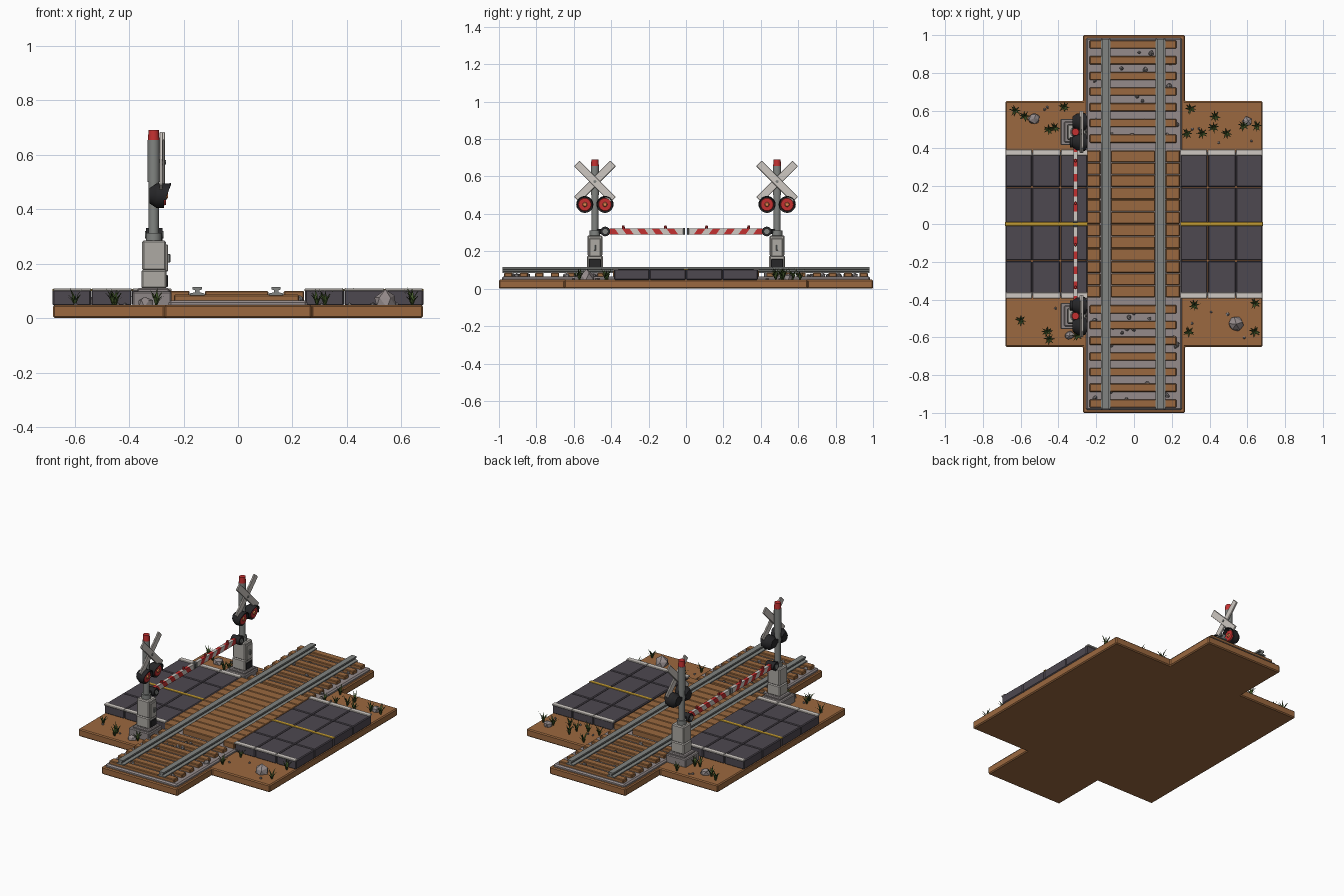
import bpy, bmesh, math, random
from mathutils import Vector, Matrix

if "Cube" in bpy.data.objects:
    bpy.data.objects.remove(bpy.data.objects["Cube"])

random.seed(4)


def mat(name, r, g, b):
    m = bpy.data.materials.new(name)
    m.diffuse_color = (r, g, b, 1)
    m.use_nodes = True
    m.node_tree.nodes["Principled BSDF"].inputs["Base Color"].default_value = m.diffuse_color
    return m


DIRT = mat("dirt", .33, .14, .05)
WOOD = mat("wood", .32, .14, .05)
ASPHALT = mat("asphalt", .075, .065, .08)
BALLAST = mat("ballast", .30, .26, .26)
STONE = mat("stone", .22, .20, .20)
STEEL = mat("steel", .22, .23, .22)
WHITE = mat("white", .62, .58, .54)
YELLOW = mat("yellow", .55, .33, .03)
RED = mat("red", .55, .03, .03)
BLACK = mat("black", .02, .02, .022)
CABINET = mat("cabinet", .42, .40, .37)
CONCRETE = mat("concrete", .27, .24, .24)
GRASS = mat("grass", .05, .09, .02)
LENS = mat("lens", .8, .25, .08)


def finish(name, bm, material, smooth=False):
    bmesh.ops.recalc_face_normals(bm, faces=bm.faces[:])
    me = bpy.data.meshes.new(name)
    bm.to_mesh(me)
    bm.free()
    ob = bpy.data.objects.new(name, me)
    bpy.context.collection.objects.link(ob)
    me.materials.append(material)
    if smooth:
        bpy.ops.object.select_all(action='DESELECT')
        ob.select_set(True)
        bpy.context.view_layer.objects.active = ob
        bpy.ops.object.shade_smooth_by_angle(angle=math.radians(35))
    return ob


def bevel(bm, width):
    if width:
        bmesh.ops.bevel(bm, geom=bm.edges[:], offset=width, segments=1, affect='EDGES')


def boxes(name, items, material, bev=0.004):
    """items: (x0, x1, y0, y1, z0, z1)"""
    bm = bmesh.new()
    for x0, x1, y0, y1, z0, z1 in items:
        m = Matrix.Translation(((x0 + x1) / 2, (y0 + y1) / 2, (z0 + z1) / 2))
        m = m @ Matrix.Diagonal((abs(x1 - x0), abs(y1 - y0), abs(z1 - z0), 1))
        bmesh.ops.create_cube(bm, size=1, matrix=m)
    bevel(bm, bev)
    return finish(name, bm, material)


def prism(name, pts, direction, material, bev=0):
    bm = bmesh.new()
    f = bm.faces.new([bm.verts.new(p) for p in pts])
    r = bmesh.ops.extrude_face_region(bm, geom=[f])
    bmesh.ops.translate(bm, vec=direction, verts=[v for v in r['geom'] if isinstance(v, bmesh.types.BMVert)])
    bevel(bm, bev)
    return finish(name, bm, material)


def rod(name, a, b, r, material, r2=None, seg=16, bev=0):
    a, b = Vector(a), Vector(b)
    bm = bmesh.new()
    m = Matrix.Translation((a + b) / 2) @ (b - a).to_track_quat('Z', 'Y').to_matrix().to_4x4()
    bmesh.ops.create_cone(bm, cap_ends=True, segments=seg, radius1=r, radius2=r if r2 is None else r2,
                          depth=(b - a).length, matrix=m)
    return finish(name, bm, material, True)


def rocks(name, items, material):
    bm = bmesh.new()
    for x, y, z, r in items:
        m = Matrix.Translation((x, y, z)) @ Matrix.Rotation(random.uniform(0, 6), 4, 'Z')
        m = m @ Matrix.Diagonal((r * random.uniform(.9, 1.2), r * random.uniform(.7, 1), r * .9, 1))
        vs = bmesh.ops.create_icosphere(bm, subdivisions=1, radius=1, matrix=m)['verts']
        for v in vs:
            v.co += Vector([random.uniform(-.12, .12) * r for _ in range(3)])
    finish(name, bm, material)


# Cross-shaped dirt base
q = [(.27, -1), (.27, -.65), (.68, -.65), (.68, .65), (.27, .65), (.27, 1)]
outline = q + [(-x, -y) for x, y in q]
prism("dirt_base", [(x, y, 0) for x, y in outline], (0, 0, .048), DIRT, .006)

# Ballast bed, sleepers and rails
boxes("ballast_bed", [(-.255, .255, -.985, .985, .04, .065)], BALLAST, .008)
boxes("sleepers", [(-.235, .225, s * y - .022, s * y + .022, .055, .086)
                   for s in (1, -1) for y in [.95 - .083 * i for i in range(7)]], WOOD)
RAILS = (-.15, .14)
half = [(.026, .084), (.026, .091), (.008, .095), (.008, .103), (.017, .105), (.017, .115)]
profile = half + [(-x, z) for x, z in reversed(half)]
for rx in RAILS:
    prism("rail", [(rx + x, -.98, z) for x, z in profile], (0, 1.96, 0), STEEL)

# Crossing planks between and beside the rails
plank_y = [-.39 + .065 * i for i in range(12)]
boxes("crossing_planks", [(x0, x1, y + .001, y + .064, .06, .1)
                          for y in plank_y for x0, x1 in ((-.25, -.178), (-.122, .112), (.168, .243))], WOOD)

# Road slabs, white edge strips and yellow centre line
xs = [.245, .39, .54, .682]
ys = [-.385, -.195, 0, .195, .385]
slabs, edges, lines = [], [], []
for s in (1, -1):
    for a, b in zip(xs, xs[1:]):
        slabs += [(min(s * a, s * b) + .001, max(s * a, s * b) - .001, c + .001, d - .001, .046, .104)
                  for c, d in zip(ys, ys[1:])]
    for a, b in zip(xs, xs[1:]):
        for t in (1, -1):
            edges.append((s * a, s * (b - .003), t * .362, t * .394, .1, .109))
    lines.append((s * .245, s * .682, -.01, .01, .1, .1065))
boxes("road_slabs", slabs, ASPHALT, .005)
boxes("road_edge_strips", edges, WHITE, .002)
boxes("centre_line", lines, YELLOW, .001)

# Loose stones and rocks
rocks("ballast_stones", [(random.uniform(-.23, .23), s * random.uniform(.42, .96), .07, random.uniform(.01, .017))
                         for s in (1, -1) for _ in range(26)], STONE)
rocks("pebbles", [(sx * random.uniform(.3, .64), sy * random.uniform(.43, .62), .05, random.uniform(.006, .011))
                  for sx in (1, -1) for sy in (1, -1) for _ in range(4)], STONE)
rocks("rocks", [(-.53, .56, .055, .033), (.6, .545, .055, .03), (.54, -.53, .06, .047), (-.34, -.59, .055, .03)], BALLAST)

# Grass tufts made of bent tapered blades
tufts = [(-.63, .6), (-.58, .57), (-.42, .51), (-.37, .62), (-.45, .5), (.3, .61), (.28, .48), (.43, .57),
         (.42, .51), (.49, .48), (.58, .52), (.65, .52), (.36, .48), (-.6, -.51), (-.46, -.57), (-.45, -.61),
         (-.3, -.59), (.29, -.57), (.64, -.42), (.64, -.57), (.32, -.43)]
bm = bmesh.new()
for gx, gy in tufts:
    for i in range(8):
        a = i * math.tau / 8 + random.uniform(-.3, .3)
        d, n = Vector((math.cos(a), math.sin(a), 0)), Vector((-math.sin(a), math.cos(a), 0)) * .0045
        h, c = random.uniform(.035, .068), Vector((gx, gy, .046))
        mid, tip = c + d * .012 + Vector((0, 0, h * .6)), c + d * .032 + Vector((0, 0, h))
        v = [bm.verts.new(p) for p in (c - n, c + n, mid + n, mid - n, tip)]
        bm.faces.new(v[:4])
        bm.faces.new((v[3], v[2], v[4]))
finish("grass", bm, GRASS)

# Two signal posts with gate arms, mirrored across y
PX, PY = -.31, .487
for s in (1, -1):
    y = s * PY
    boxes("signal_footing", [(-.388, -.245, y - .07, y + .07, .04, .098), (-.37, -.252, y - .055, y + .055, .09, .11)],
          CONCRETE, .005)
    boxes("control_cabinet", [(-.355, -.263, y - .042, y + .042, .108, .178),
                              (-.352, -.265, y - .04, y + .04, .175, .285)], CABINET, .006)
    boxes("cabinet_vent", [(-.268, -.258, y - .032, y + .032, .115, .158)], BLACK, .002)
    boxes("cabinet_door", [(-.268, -.257, y - .03, y + .03, .172, .27)], CABINET, .003)
    boxes("cabinet_latch", [(-.26, -.249, y - .006, y + .006, .205, .235)], STEEL, .002)
    rod("post_collar", (PX, y, .28), (PX, y, .312), .028, STEEL)
    rod("post", (PX, y, .28), (PX, y, .645), .019, STEEL)
    rod("post_upper_sleeve", (PX, y, .5), (PX, y, .655), .022, STEEL)
    rod("post_red_cap", (PX, y, .655), (PX, y, .692), .021, RED, .019)

    # Crossbuck boards
    for k, t in enumerate((1, -1)):
        x0 = -.288 + .009 * k
        u, w = Vector((0, .7071, .7071 * t)), Vector((0, -.7071 * t, .7071))
        c = Vector((x0, y, .573))
        prism("crossbuck_board", [c + u * a * .137 + w * b * .021 for a, b in ((1, 1), (-1, 1), (-1, -1), (1, -1))],
              (.011, 0, 0), WHITE, .002)
    rod("crossbuck_bolt", (-.275, y, .573), (-.264, y, .573), .008, STEEL, seg=8)

    # Twin flashing lights facing +x
    boxes("light_crossbar", [(-.325, -.295, y - .06, y + .06, .437, .463)], BLACK)
    for t in (1, -1):
        ly = y + t * .054
        rod("light_housing_back", (-.325, ly, .45), (-.3, ly, .45), .028, BLACK, .045, 20)
        rod("light_housing", (-.3, ly, .45), (-.272, ly, .45), .045, BLACK, seg=20)
        rod("light_lens", (-.275, ly, .45), (-.264, ly, .45), .037, RED, .033, 20)
        rod("light_bulb", (-.266, ly, .45), (-.258, ly, .45), .014, LENS, .009, 12)
        # Hood: open half-ring above the lens
        bm = bmesh.new()
        ring = []
        for i in range(13):
            a = math.radians(-20 + 220 * i / 12)
            e = -.262 + .016 * max(0, math.sin(a))
            ring.append([bm.verts.new((x, ly + r * math.cos(a), .45 + r * math.sin(a)))
                         for x, r in ((-.275, .045), (e, .046), (e, .041), (-.275, .04))])
        for p, n in zip(ring, ring[1:]):
            for j in range(4):
                bm.faces.new((p[j], p[(j + 1) % 4], n[(j + 1) % 4], n[j]))
        bm.faces.new(ring[0])
        bm.faces.new(ring[-1])
        finish("light_hood", bm, BLACK, True)

    # Gate pivot and striped arm
    boxes("gate_bracket", [(-.325, -.295, s * .425, s * .49, .293, .319)], BLACK)
    rod("gate_pivot", (-.338, s * .432, .306), (-.278, s * .432, .306), .026, BLACK)
    rod("gate_pivot_hub", (-.342, s * .432, .306), (-.273, s * .432, .306), .014, STEEL)
    n, a0, a1, sl = 10, .41, .014, .012
    for i in range(n):
        lo, hi = a0 + (a1 - a0) * i / n, a0 + (a1 - a0) * (i + 1) / n
        e0, e1 = (sl if i else 0), (sl if i < n - 1 else 0)
        prism("gate_arm_stripe", [(-.321, s * (lo - e0), .29), (-.321, s * (hi - e1), .29),
                                  (-.321, s * (hi + e1), .323), (-.321, s * (lo + e0), .323)],
              (.021, 0, 0), WHITE if i % 2 else RED)
    boxes("gate_arm_tip", [(-.323, -.298, s * .006, s * .016, .288, .325)], STEEL, .002)
    for ly in (.335, .11):
        rod("gate_lamp", (PX, s * ly, .32), (PX, s * ly, .338), .009, RED, .006, 10)
